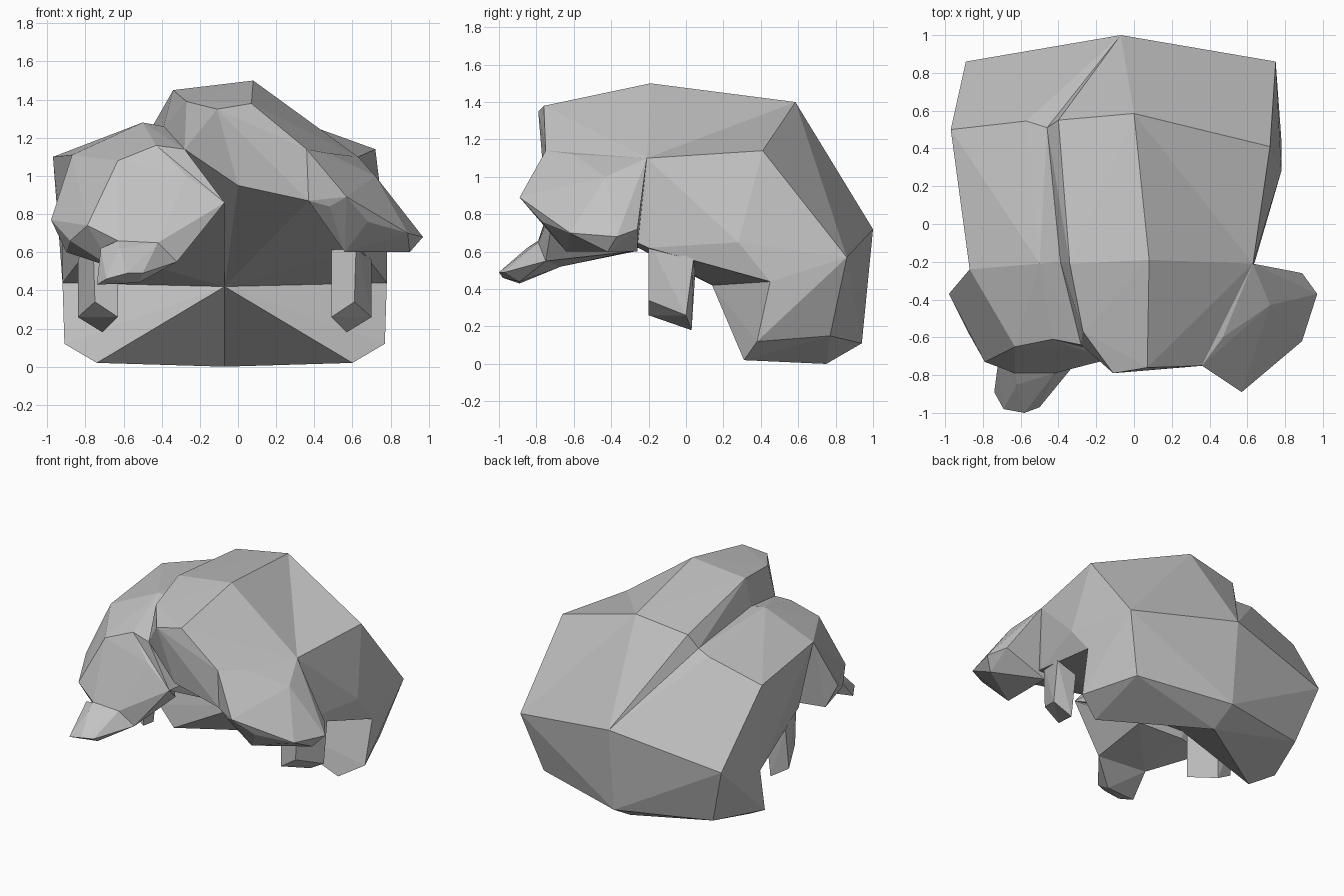
import bpy
import bmesh
from mathutils import Vector

# Remove only the default cube
default_cube = bpy.data.objects.get("Cube")
if default_cube is not None:
    bpy.data.objects.remove(default_cube, do_unlink=True)

# One plain material
grey = bpy.data.materials.new("plain grey")
grey.use_nodes = True
grey_value = (0.55, 0.55, 0.55, 1)
grey.diffuse_color = grey_value
grey.node_tree.nodes["Principled BSDF"].inputs["Base Color"].default_value = grey_value

MIDDLE = -0.07


def point(x, y, z):
    return Vector((x, y, z))


def mirrored(position):
    """Reflect a point across the spine plane of the animal."""
    return Vector((2 * MIDDLE - position.x, position.y, position.z))


def faceted(name, corners):
    """Wrap a flat-faced skin tightly around the corners of one body part."""
    mesh = bpy.data.meshes.new(name)
    bm = bmesh.new()
    for corner in corners:
        bm.verts.new(corner)
    result = bmesh.ops.convex_hull(bm, input=bm.verts[:])
    unused = result["geom_interior"] + result["geom_unused"]
    loose = {item for item in unused if isinstance(item, bmesh.types.BMVert)}
    bmesh.ops.delete(bm, geom=list(loose), context="VERTS")
    bmesh.ops.dissolve_limit(bm, angle_limit=0.03, verts=bm.verts[:], edges=bm.edges[:])
    bmesh.ops.recalc_face_normals(bm, faces=bm.faces[:])
    bm.to_mesh(mesh)
    bm.free()
    mesh.materials.append(grey)
    part = bpy.data.objects.new(name, mesh)
    bpy.context.collection.objects.link(part)
    return part


# Landmarks shared by neighbouring parts
tail_centre = point(MIDDLE, 1, 0.72)
belly_centre = point(MIDDLE, 0.14, 0.42)
rump_bottom = point(MIDDLE, 0.75, 0)
rump_back = point(MIDDLE, 0.94, 0.11)
haunch = point(0.75, 0.86, 0.57)
hip = point(0.78, 0.28, 0.65)
knee = point(0.78, 0.45, 0.44)
flank = point(0.72, 0.41, 1.14)
shoulder = point(0.63, -0.21, 1.1)
elbow = point(0.64, -0.2, 0.62)
spine_back = point(0, 0.585, 1.4)
ridge_back = point(-0.4, 0.55, 1.34)
groove_back = point(-0.46, 0.51, 1.24)
groove_middle = point(-0.39, -0.2, 1.26)
groove_front = point(-0.28, -0.64, 1.14)
chest_side = point(0.37, -0.75, 0.87)
chest_top_side = point(0.36, -0.75, 1.14)
neck_corner = point(-0.07, -0.7, 0.86)

# Large lobe of the back, with the sloping chest beneath it
faceted("back_main_lobe", [
    tail_centre, belly_centre, haunch, shoulder, elbow,
    spine_back, ridge_back, groove_back, groove_middle, groove_front,
    chest_side, chest_top_side,
    point(0.08, -0.19, 1.5),
    point(-0.34, -0.21, 1.45),
    point(-0.27, -0.57, 1.39),
    point(0.04, -0.57, 1.4),
    point(-0.11, -0.79, 1.35),
    point(0.07, -0.76, 1.38),
    point(0, -0.74, 0.95),
])

# Side of the body behind the shoulder
faceted("flank", [
    tail_centre, belly_centre, haunch, hip, knee,
    flank, shoulder, elbow, spine_back, ridge_back,
])

# Lower lobe of the back, running into the head
head_crown = point(-0.5, -0.21, 1.28)
head_outer = point(-0.87, -0.24, 1.11)
brow = point(-0.43, -0.61, 1.16)
faceted("back_side_lobe", [
    tail_centre, belly_centre, mirrored(haunch), mirrored(hip), mirrored(knee),
    mirrored(elbow), head_crown, head_outer, brow, neck_corner,
    groove_back, groove_middle, groove_front,
    point(-0.97, 0.5, 1.1),
    point(-0.57, 0.545, 1.22),
])

# Head
jaw_inner = point(-0.32, -0.75, 0.55)
jaw_outer = point(-0.66, -0.67, 0.52)
muzzle_outer = point(-0.63, -0.79, 0.66)
muzzle_inner = point(-0.42, -0.79, 0.65)
faceted("head", [
    head_crown, head_outer, brow, neck_corner,
    jaw_inner, jaw_outer, muzzle_outer, muzzle_inner,
    point(-0.98, -0.37, 0.77),
    point(-0.88, -0.57, 0.66),
    point(-0.9, -0.34, 0.6),
    point(-0.79, -0.73, 0.74),
    point(-0.63, -0.65, 1.08),
    point(-0.27, -0.67, 1),
    point(-0.3, -0.3, 0.6),
    point(-0.65, -0.28, 0.6),
])

# Snout
faceted("snout", [
    jaw_inner, jaw_outer, muzzle_outer, muzzle_inner,
    point(-0.58, -1, 0.49),
    point(-0.69, -0.98, 0.46),
    point(-0.74, -0.89, 0.43),
    point(-0.5, -0.97, 0.49),
    point(-0.52, -0.89, 0.44),
    point(-0.62, -0.85, 0.62),
    point(-0.72, -0.74, 0.62),
])

# Raised shoulder opposite the head
faceted("raised_shoulder", [
    shoulder, chest_side, chest_top_side,
    point(0.47, -0.6, 1.12),
    point(0.72, -0.43, 1),
    point(0.7, -0.57, 0.93),
    point(0.57, -0.89, 0.89),
    point(0.48, -0.81, 0.84),
    point(0.68, -0.77, 0.76),
    point(0.89, -0.62, 0.7),
    point(0.97, -0.37, 0.68),
    point(0.89, -0.26, 0.72),
    point(0.9, -0.42, 0.6),
    point(0.56, -0.64, 0.6),
    point(0.56, -0.26, 0.6),
])

# Front legs and hind quarters, repeated on both sides
front_leg = [
    point(0.49, -0.2, 0.26),
    point(0.61, -0.2, 0.34),
    point(0.7, 0, 0.26),
    point(0.57, 0.03, 0.18),
    point(0.49, -0.2, 0.66),
    point(0.62, -0.2, 0.66),
    point(0.7, 0.04, 0.56),
    point(0.55, 0.05, 0.5),
]
hind_quarter = [
    tail_centre, belly_centre, rump_bottom, rump_back, haunch, knee,
    point(0.77, 0.38, 0.12),
    point(0.6, 0.31, 0.02),
    point(0.62, 0.77, 0.15),
]
for part_name, corners in (("front_leg", front_leg), ("hind_quarter", hind_quarter)):
    faceted(part_name + "_left", corners)
    faceted(part_name + "_right", [mirrored(corner) for corner in corners])
